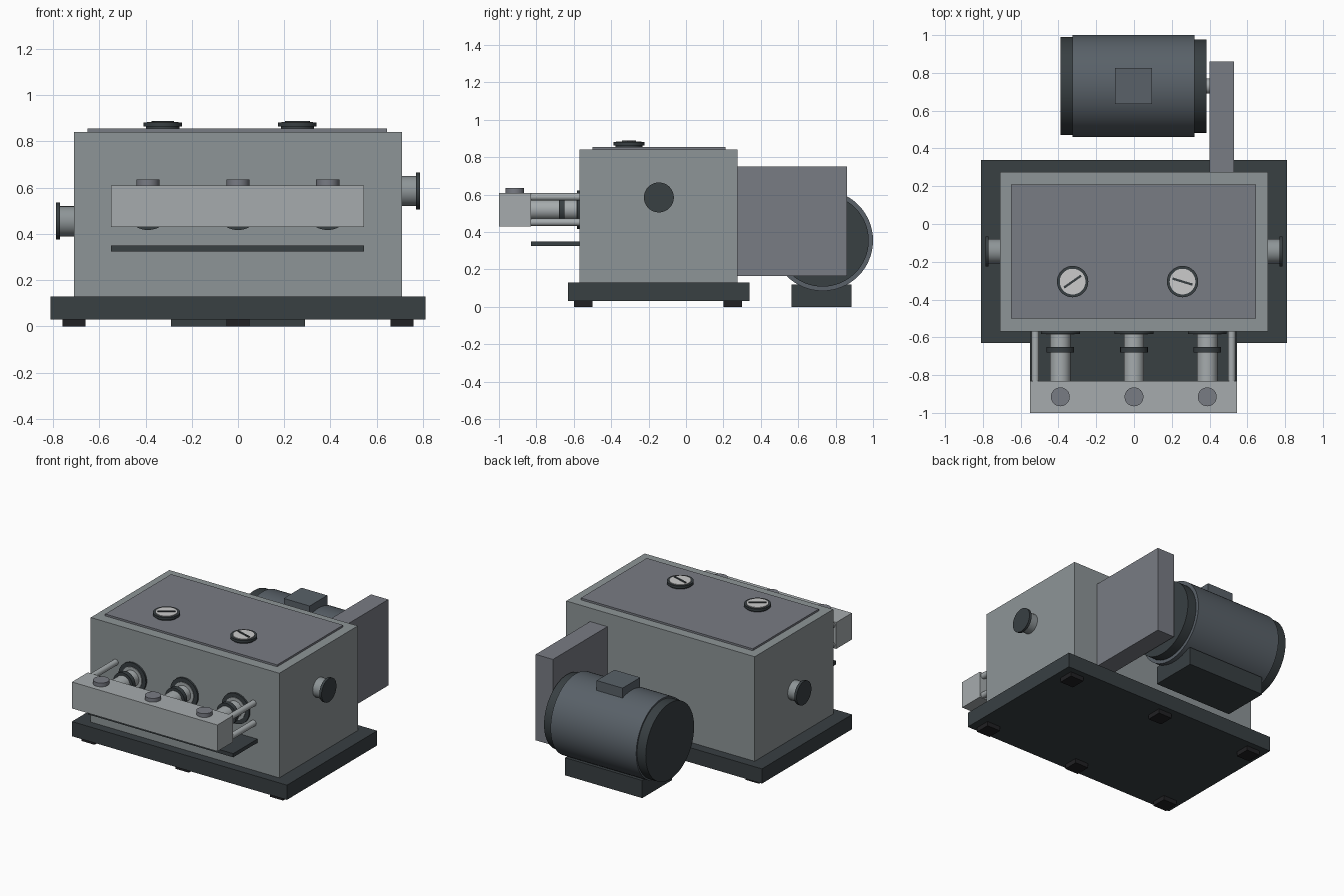
import bpy
from math import radians, pi
from mathutils import Matrix

if "Cube" in bpy.data.objects:
    bpy.data.objects.remove(bpy.data.objects["Cube"])


def material(name, r, g, b):
    m = bpy.data.materials.new(name)
    m.diffuse_color = (r, g, b, 1)
    m.use_nodes = True
    m.node_tree.nodes["Principled BSDF"].inputs["Base Color"].default_value = m.diffuse_color
    return m


BODY = material("body_grey", 0.27, 0.30, 0.31)
STEEL = material("steel", 0.38, 0.41, 0.42)
LID = material("lid_grey", 0.19, 0.20, 0.23)
BRIGHT = material("bright_metal", 0.55, 0.55, 0.55)
MOTOR = material("motor_grey", 0.10, 0.12, 0.14)
DARK = material("dark_frame", 0.04, 0.05, 0.055)
BLACK = material("rubber", 0.015, 0.015, 0.017)


def box(name, x, y, z, mat, turn=0):
    """Box from (min, max) pairs, optionally turned about its own z axis."""
    bpy.ops.mesh.primitive_cube_add(size=1, location=[sum(p) / 2 for p in (x, y, z)])
    o = bpy.context.object
    o.name = name
    o.data.transform(Matrix.Diagonal((x[1] - x[0], y[1] - y[0], z[1] - z[0], 1)))
    o.rotation_euler.z = turn
    o.data.materials.append(mat)
    return o


def cyl(name, axis, centre, span, r, mat, sides=48):
    """Cylinder along an axis; centre gives the other two coordinates in order."""
    loc = list(centre)
    loc.insert("xyz".index(axis), sum(span) / 2)
    rot = {"x": (0, pi / 2, 0), "y": (pi / 2, 0, 0), "z": (0, 0, 0)}[axis]
    bpy.ops.mesh.primitive_cylinder_add(vertices=sides, radius=r, depth=span[1] - span[0],
                                        location=loc, rotation=rot)
    o = bpy.context.object
    o.name = name
    o.data.materials.append(mat)
    bpy.ops.object.shade_smooth_by_angle(angle=radians(35))
    return o


# Skid plate and feet
box("base_plate", (-0.81, 0.81), (-0.63, 0.34), (0.03, 0.13), DARK)
for x in (-0.71, 0, 0.71):
    for y in (-0.55, 0.25):
        box("foot", (x - 0.05, x + 0.05), (y - 0.05, y + 0.05), (0, 0.03), BLACK)

# Gearbox housing and lid
box("housing", (-0.71, 0.71), (-0.57, 0.275), (0.13, 0.842), BODY)
box("lid", (-0.65, 0.645), (-0.5, 0.21), (0.842, 0.855), LID)

# Filler caps with grip bars
for x, turn in ((-0.325, 35), (0.257, -17)):
    cyl("cap_neck", "z", (x, -0.305), (0.855, 0.866), 0.072, DARK)
    cyl("cap_rim", "z", (x, -0.305), (0.864, 0.881), 0.083, DARK)
    cyl("cap_top", "z", (x, -0.305), (0.88, 0.885), 0.068, BRIGHT)
    box("cap_grip", (x - 0.055, x + 0.055), (-0.311, -0.299), (0.884, 0.889), DARK,
        radians(turn))

# Fluid manifold, valve covers and plungers
box("manifold", (-0.55, 0.545), (-1.0, -0.83), (0.43, 0.61), STEEL)
for x in (-0.39, 0, 0.388):
    cyl("valve_cover", "z", (x, -0.915), (0.61, 0.636), 0.05, LID, 32)
    cyl("plunger", "y", (x, 0.52), (-0.84, -0.57), 0.054, STEEL)
    cyl("plunger_collar", "y", (x, 0.52), (-0.68, -0.65), 0.073, DARK)
    cyl("seal_flange", "y", (x, 0.52), (-0.582, -0.565), 0.103, DARK)
    cyl("seal_ring", "y", (x, 0.52), (-0.586, -0.58), 0.075, STEEL)

# Tie rods and drip tray
for x in (-0.522, 0.517):
    for z in (0.452, 0.588):
        cyl("tie_rod", "y", (x, z), (-0.84, -0.565), 0.02, STEEL, 20)
box("drip_tray", (-0.55, 0.545), (-0.83, -0.565), (0.325, 0.35), DARK)

# Side ports
for side, name, z in ((1, "right", 0.585), (-1, "left", 0.455)):
    cyl(name + "_port_neck", "x", (-0.145, z), sorted((side * 0.70, side * 0.775)), 0.065, BODY)
    cyl(name + "_port_flange", "x", (-0.145, z), sorted((side * 0.77, side * 0.787)), 0.08, DARK)

# Motor with end bells, terminal box and pedestal
AXIS = (0.73, 0.355)
cyl("motor_body", "x", AXIS, (-0.325, 0.32), 0.27, MOTOR, 64)
cyl("motor_fan_cover", "x", AXIS, (-0.39, -0.32), 0.26, DARK, 64)
cyl("motor_end_bell", "x", AXIS, (0.315, 0.385), 0.247, DARK, 64)
cyl("motor_shaft", "x", AXIS, (0.38, 0.42), 0.04, STEEL, 24)
box("terminal_box", (-0.1, 0.095), (0.635, 0.825), (0.59, 0.675), MOTOR)
box("motor_pedestal", (-0.29, 0.29), (0.565, 0.885), (0, 0.12), DARK)

# Belt guard
box("belt_guard", (0.4, 0.53), (0.27, 0.86), (0.165, 0.75), LID)
